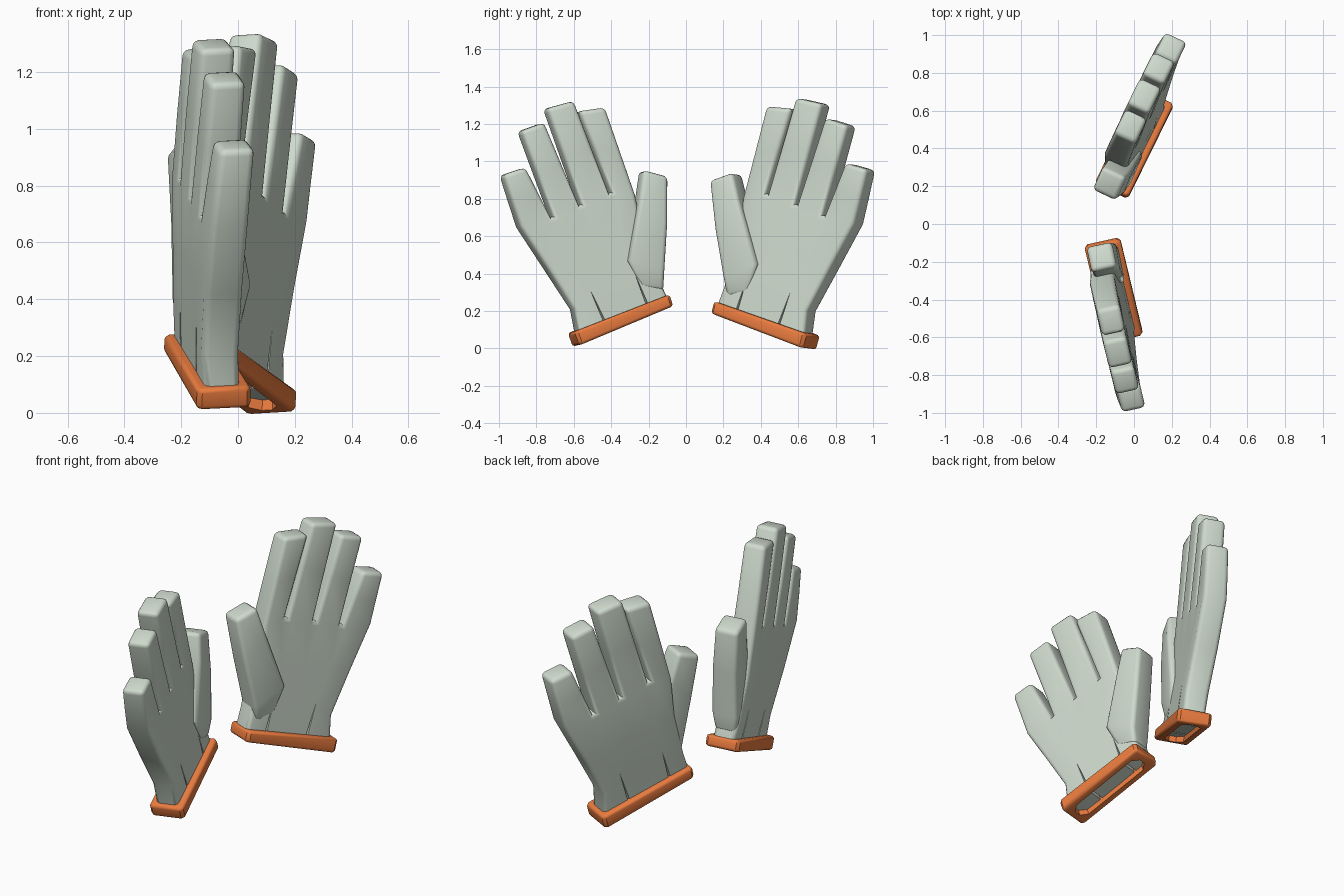
import bpy, bmesh, math
from mathutils import Vector

if "Cube" in bpy.data.objects:
    bpy.data.objects.remove(bpy.data.objects["Cube"])


def material(name, rgb):
    m = bpy.data.materials.new(name)
    m.diffuse_color = (*rgb, 1)
    m.use_nodes = True
    m.node_tree.nodes["Principled BSDF"].inputs["Base Color"].default_value = m.diffuse_color
    return m


FABRIC = material("pale_fabric", (0.62, 0.70, 0.61))
TRIM = material("orange_trim", (0.82, 0.20, 0.05))


# Placement of a hand: (depth, across, up) -> world, lying in a leaning plane
def make_place(side, base, yaw, lean, turn=0.0, scale=(1, 1), shift=(0, 0)):
    normal = Vector((1, -side * yaw, -lean)).normalized()
    c, s = math.cos(turn), math.sin(turn)

    def place(n, u, z):
        du, dz = u - 0.5, z - 0.65
        u2 = 1 - (0.5 - du * c + dz * s - shift[0]) * scale[0]
        z2 = 0.65 + (du * s + dz * c) * scale[1] + shift[1]
        return Vector((base + yaw * u2 + lean * z2, side * u2, z2)) + normal * n
    return place


def finish(name, bm, mat, edges, width, segments):
    bmesh.ops.bevel(bm, geom=edges, offset=width, segments=segments, profile=0.5,
                    affect='EDGES', clamp_overlap=False)
    bmesh.ops.recalc_face_normals(bm, faces=bm.faces)
    me = bpy.data.meshes.new(name)
    bm.to_mesh(me)
    bm.free()
    me.materials.append(mat)
    ob = bpy.data.objects.new(name, me)
    bpy.context.collection.objects.link(ob)
    bpy.context.view_layer.objects.active = ob
    ob.select_set(True)
    bpy.ops.object.shade_smooth_by_angle(angle=math.radians(35))
    ob.select_set(False)


# Thick slab from a flat face layout; points hold (across, up, half depth, offset)
def slab(name, place, pts, quads, crisp=()):
    bm = bmesh.new()
    front = {k: bm.verts.new(place(o + h, u, z)) for k, (u, z, h, o) in pts.items()}
    back = {k: bm.verts.new(place(o - h, u, z)) for k, (u, z, h, o) in pts.items()}
    count = {}
    for q in quads:
        bm.faces.new([front[k] for k in q])
        bm.faces.new([back[k] for k in reversed(q)])
        for a, b in zip(q, q[1:] + q[:1]):
            count.setdefault(frozenset((a, b)), []).append((a, b))
    for pair in count.values():
        if len(pair) == 1:
            a, b = pair[0]
            bm.faces.new((front[b], front[a], back[a], back[b]))
    bmesh.ops.recalc_face_normals(bm, faces=bm.faces)
    skip = {d[k] for k in crisp for d in (front, back)}
    edges = [e for e in bm.edges if e.is_convex and e.calc_face_angle() > 0.7
             and not skip.intersection(e.verts)]
    finish(name, bm, FABRIC, edges, 0.024, 3)


# Palm rows run from the little finger side to the index side
PALM = [
    [(.583, .055), (.435, .11), (.325, .155), (.21, .205), (.10, .25)],
    [(.61, .21), (.527, .315), (.41, .36), (.286, .396), (.15, .36)],
    [(.745, .42), (.63, .48), (.49, .53), (.35, .57), (.235, .60)],
    [(.895, .65), (.725, .70), (.575, .765), (.415, .83), (.28, .82)],
]
DEPTH = [(.062, 0), (.066, -.006), (.068, -.014), (.068, -.016)]
TIPS = [((.99, .925), (.87, .965)), ((.895, 1.16), (.77, 1.205)),
        ((.757, 1.28), (.612, 1.32)), ((.585, 1.265), (.445, 1.285))]
THUMB = [((.25, .32), (.13, .30)), ((.325, .465), (.13, .40)),
         ((.265, .80), (.115, .66)), ((.243, .95), (.112, .915))]


def hand(place, splay):
    pts, quads, crisp = {}, [], [(1, 1), (1, 3)]

    # Wrist slits and finger valleys split a point into left and right
    def key(r, c, s):
        split = (r == 0 and c in (1, 3)) or (r == 3 and c in (1, 2, 3))
        return (r, c, s) if split else (r, c)

    for r, row in enumerate(PALM):
        for c, (u, z) in enumerate(row):
            for s, d in (('l', .006), ('r', -.006)):
                k = key(r, c, s)
                w = d if len(k) == 3 else 0
                pts[k] = (u + w, z - w * .4, *DEPTH[r])
                if r == 0 and w:
                    crisp.append(k)
    for r in range(3):
        for c in range(4):
            quads.append((key(r, c, 'r'), key(r, c + 1, 'l'),
                          key(r + 1, c + 1, 'l'), key(r + 1, c, 'r')))
    quads += [((2, c), (3, c, 'r'), (3, c, 'l')) for c in (1, 2, 3)]

    # Fingers grow from the knuckle row
    for f, tip in enumerate(TIPS):
        prev = [key(3, f, 'r'), key(3, f + 1, 'l')]
        root = [pts[k] for k in prev]
        for i, t in enumerate((.5, 1)):
            new = [('finger', f, i, s) for s in (0, 1)]
            for s in (0, 1):
                pts[new[s]] = (root[s][0] + (tip[s][0] - root[s][0]) * t,
                               root[s][1] + (tip[s][1] - root[s][1]) * t,
                               .066 - .003 * i, -.006 + .012 * i)
            quads.append((prev[0], prev[1], new[1], new[0]))
            prev = new
    slab("glove_hand", place, pts, quads, crisp)

    # Thumb
    depth = [(.06, 0), (.076, .008), (.072, .016), (.068, .012)]
    tp = {(r, s): (THUMB[r][s][0] + splay * (.9 - THUMB[r][s][1]), THUMB[r][s][1], *depth[r])
          for r in range(4) for s in (0, 1)}
    slab("glove_thumb", place, tp,
         [((r, 0), (r, 1), (r + 1, 1), (r + 1, 0)) for r in range(3)])


# Open cuff ring: four chamfered loops joined around
def cuff(place):
    bm = bmesh.new()
    low, high = ((.588, .012), (.086, .222)), ((.614, .086), (.106, .284))

    def loop(ends, inset, half, ch):
        (u0, z0), (u1, z1) = ends
        length = math.hypot(u1 - u0, z1 - z0)
        a, b = inset, length - inset
        ring = [(a + ch, -half), (b - ch, -half), (b, ch - half), (b, half - ch),
                (b - ch, half), (a + ch, half), (a, half - ch), (a, ch - half)]
        return [bm.verts.new(place(n, u0 + (u1 - u0) * s / length, z0 + (z1 - z0) * s / length))
                for s, n in ring]
    loops = [loop(low, 0, .097, .016), loop(high, 0, .097, .016),
             loop(high, .04, .055, .035), loop(low, .04, .055, .035)]
    for i in range(4):
        p, q = loops[i], loops[(i + 1) % 4]
        for j in range(8):
            bm.faces.new((p[j], p[(j + 1) % 8], q[(j + 1) % 8], q[j]))
    bmesh.ops.recalc_face_normals(bm, faces=bm.faces)
    outer = set(loops[0]), set(loops[1])
    edges = [e for e in bm.edges if any(set(e.verts) <= o for o in outer)]
    finish("glove_cuff", bm, TRIM, edges, 0.016, 3)


# The two gloves, mirrored and turned slightly differently
for place, splay in ((make_place(-1, -.177, .22, -.05), 0),
                     (make_place(1, -.19, .47, -.06, math.radians(3.2), (.955, 1.025),
                                 (.02, -.006)), .06)):
    hand(place, splay)
    cuff(place)
